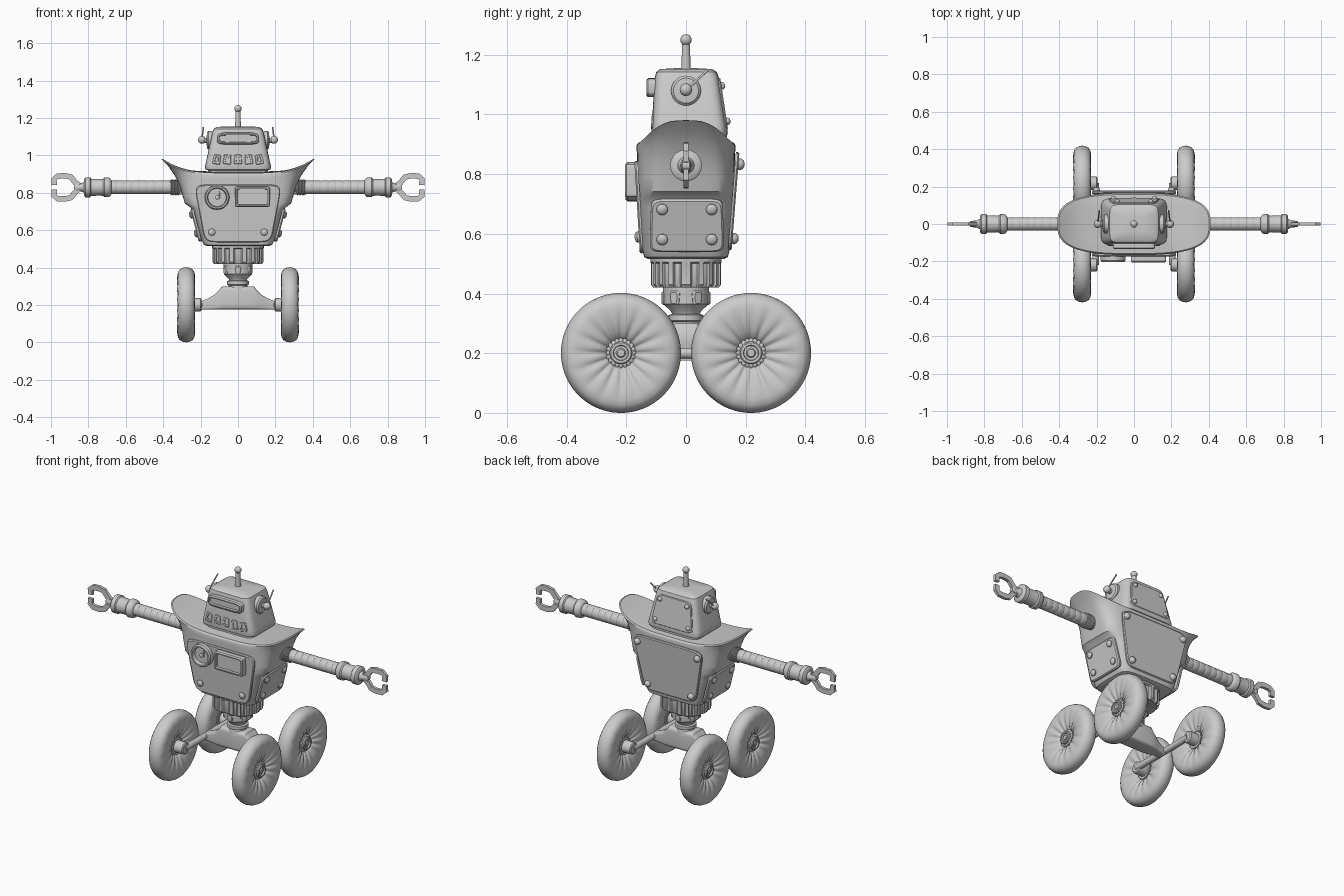
import bpy, bmesh, math
from mathutils import Vector, Matrix

cube = bpy.data.objects.get("Cube")
if cube:
    bpy.data.objects.remove(cube, do_unlink=True)

SHADE = (0.6, 0.6, 0.6, 1)
grey = bpy.data.materials.new("plain grey")
grey.use_nodes = True
grey.diffuse_color = SHADE
grey.node_tree.nodes["Principled BSDF"].inputs["Base Color"].default_value = SHADE
parts = []
SIDES = (-1, 1)
UP = Vector((0, 0, 1))


def skin(name, rings, matrix=Matrix()):
    """Bridge a list of equal point rings and cap both ends."""
    bm = bmesh.new()
    loops = [[bm.verts.new(p) for p in r] for r in rings]
    n = len(loops[0])
    for a, b in zip(loops, loops[1:]):
        for i in range(n):
            j = (i + 1) % n
            bm.faces.new((a[i], a[j], b[j], b[i]))
    bm.faces.new(loops[0])
    bm.faces.new(loops[-1])
    bmesh.ops.recalc_face_normals(bm, faces=bm.faces)
    mesh = bpy.data.meshes.new(name)
    bm.to_mesh(mesh)
    bm.free()
    mesh.materials.append(grey)
    ob = bpy.data.objects.new(name, mesh)
    ob.matrix_world = matrix
    bpy.context.collection.objects.link(ob)
    parts.append(ob)
    return ob


def outline(hx, hy, power=2, seg=48, teeth=0, depth=0):
    """Rounded outline: 2 is an ellipse, higher powers get boxier."""
    pts = []
    for i in range(seg):
        a = 2 * math.pi * i / seg
        c, s = math.cos(a), math.sin(a)
        k = 1 - depth * (math.cos(a * teeth) < -0.1) if teeth else 1
        e = 2 / power
        pts.append((k * hx * math.copysign(abs(c) ** e, c), k * hy * math.copysign(abs(s) ** e, s)))
    return pts


def facing(origin, normal, up=UP):
    """Frame whose z follows normal and whose y follows up."""
    w = Vector(normal).normalized()
    u = Vector(up).cross(w).normalized()
    m = Matrix((u, w.cross(u), w)).transposed().to_4x4()
    m.translation = origin
    return m


def lathe(name, profile, matrix, seg=32, teeth=0, depth=0):
    """Turn (height, radius) pairs about the frame's z."""
    return skin(name, [[(x, y, h) for x, y in outline(r, r, 2, seg, teeth, depth)]
                       for h, r in profile], matrix)


def plate(name, bottom, top, half, thick, matrix, recess=0, power=9):
    """Rounded trapezoid plate, optionally with a sunken centre."""
    e = min(0.006, thick * 0.4)
    steps = [(0, 0), (0, thick - e), (e, thick)]
    if recess:
        steps += [(0.012, thick), (0.014, thick - recess)]
    rings = []
    for inset, h in steps:
        ring = []
        for u, v in outline(1, 1, power):
            w = bottom + (top - bottom) * (v + 1) / 2 - inset
            ring.append((u * w, v * (half - inset), h))
        rings.append(ring)
    return skin(name, rings, matrix)


def bolt(name, matrix, r=0.019, h=0.014):
    return lathe(name, [(-0.01, r), (h * 0.4, r), (h * 0.8, r * 0.75), (h, r * 0.3)], matrix, 16)


def ball(name, origin, r):
    prof = [(-r * math.cos(t * math.pi / 10), r * math.sin(t * math.pi / 10) + 1e-4) for t in range(11)]
    return lathe(name, prof, Matrix.Translation(origin), 20)


def rod(name, a, b, r):
    d = Vector(b) - Vector(a)
    side = Vector((1, 0, 0)) if abs(d.normalized().x) < 0.9 else UP
    return lathe(name, [(0, r), (d.length, r)], facing(a, d, side), 16)


def on_plate(m, x, y, h):
    return m @ Matrix.Translation((x, y, h))


# Torso with the flared, upturned shoulder rim
body = [(0.165, 0.125, 0.515, 6, 0), (0.182, 0.14, 0.522, 6, 0), (0.195, 0.146, 0.545, 6, 0),
        (0.235, 0.156, 0.69, 6, 0), (0.252, 0.159, 0.72, 6, 0), (0.284, 0.161, 0.742, 5, 0),
        (0.298, 0.163, 0.79, 4.5, 0), (0.312, 0.164, 0.84, 4, 0), (0.34, 0.165, 0.875, 3.5, 0.02),
        (0.375, 0.166, 0.895, 3.1, 0.05), (0.41, 0.164, 0.9, 2.9, 0.08), (0.402, 0.158, 0.906, 2.9, 0.075),
        (0.36, 0.15, 0.906, 3, 0.05), (0.28, 0.13, 0.91, 3, 0.01), (0.1, 0.08, 0.912, 3, 0)]
skin("torso", [[(x, y, z + lift * (abs(x) / hx) ** 4) for x, y in outline(hx, hy, n, 64)]
               for hx, hy, z, n, lift in body])

# Torso panels, gauge and screen
front = facing((0, -0.152, 0.69), (0, -1, -0.06))
plate("front_panel", 0.178, 0.235, 0.155, 0.012, front)
back = facing((0, 0.154, 0.71), (0, 1, -0.08))
plate("back_panel", 0.17, 0.235, 0.165, 0.012, back)
for s in SIDES:
    bolt("front_bolt", on_plate(front, s * 0.14, -0.1, 0.012))
    for v, x in ((-0.125, 0.145), (0.125, 0.2)):
        bolt("back_bolt", on_plate(back, s * x, v, 0.012), 0.019, 0.02)
    side = facing((s * 0.217, 0.003, 0.63), (s, 0, -0.26))
    plate("side_panel", 0.125, 0.12, 0.092, 0.016, side)
    for u in (-0.083, 0.083):
        for v in (-0.046, 0.058):
            bolt("side_bolt", on_plate(side, u, v, 0.016))
dial = facing((-0.112, -0.16, 0.775), (0, -1, 0))
lathe("gauge", [(0, 0.066), (0.035, 0.066), (0.043, 0.06), (0.043, 0.052), (0.022, 0.048)], dial)
lathe("gauge_pin", [(0.02, 0.012), (0.032, 0.012), (0.036, 0.005)], dial, 16)
plate("gauge_needle", 0.004, 0.002, 0.02, 0.006, on_plate(dial, 0.012, 0.015, 0.02))
plate("screen", 0.094, 0.094, 0.055, 0.045, facing((0.077, -0.16, 0.778), (0, -1, 0)), 0.012, 16)

# Head
head = [(0.16, 0.115, 0.012, 0.905), (0.16, 0.115, 0.012, 0.92), (0.174, 0.125, 0.012, 0.925),
        (0.177, 0.128, 0.012, 0.94), (0.172, 0.126, 0.011, 0.96), (0.138, 0.108, 0.003, 1.12),
        (0.13, 0.102, 0.002, 1.142), (0.115, 0.088, 0.001, 1.152), (0.05, 0.04, 0, 1.155)]
skin("head", [[(x, y + c, z) for x, y in outline(hx, hy, 7, 64)] for hx, hy, c, z in head])
plate("visor", 0.112, 0.112, 0.032, 0.035, facing((0, -0.098, 1.09), (0, -1, 0)), 0.012, 5)
face = facing((0, -0.109, 0.978), (0, -1, 0.07))
for i in range(-2, 3):
    tilt = Matrix.Rotation(i * 0.09, 4, "Z")
    plate("mouth_vent", 0.023, 0.019, 0.026, 0.007, on_plate(face, i * 0.057, 0, 0) @ tilt, 0.005, 8)
head_back = facing((0, 0.118, 1.035), (0, 1, 0.15))
plate("head_back_panel", 0.14, 0.112, 0.088, 0.01, head_back)
for s in SIDES:
    for v, x in ((-0.06, 0.11), (0.06, 0.09)):
        bolt("head_bolt", on_plate(head_back, s * x, v, 0.008), 0.013)
    lathe("ear", [(0, 0.05), (0.022, 0.05), (0.03, 0.042), (0.032, 0.014), (0.05, 0.012)],
          facing((s * 0.136, 0, 1.08), (s, 0, 0)))
    ball("ear_knob", (s * 0.193, 0, 1.083), 0.021)
    rod("ear_aerial", (s * 0.193, 0.005, 1.085), (s * 0.185, 0.073, 1.15), 0.004)
lathe("aerial", [(1.14, 0.016), (1.235, 0.013)], Matrix())
ball("aerial_tip", (0, 0, 1.25), 0.019)

# Fluted waist and swivel joint
waist = [(0.11, 0.095, 0.425, 0), (0.128, 0.11, 0.42, 0.06), (0.136, 0.118, 0.43, 0.07),
         (0.136, 0.118, 0.5, 0.07), (0.138, 0.119, 0.505, 0), (0.138, 0.119, 0.53, 0)]
skin("waist", [[(x, y, z) for x, y in outline(hx, hy, 2.6, 180, 18, d)] for hx, hy, z, d in waist])
lathe("swivel", [(0.27, 0.055), (0.305, 0.05), (0.31, 0.058), (0.328, 0.058), (0.332, 0.047), (0.34, 0.05),
                 (0.365, 0.076), (0.43, 0.078)], Matrix())
for i in range(6):
    a = math.pi * (i + 0.5) / 3
    d = Vector((math.cos(a), math.sin(a), 0))
    plate("swivel_lug", 0.016, 0.02, 0.024, 0.014, facing(d * 0.068 + UP * 0.385, d), 0, 5)

# Chassis beam with cross bars out to the hubs
beam = [(0.205, 0.026, 0.217), (0.16, 0.032, 0.235), (0.125, 0.044, 0.255), (0.1, 0.05, 0.28), (0.085, 0.052, 0.3)]
stations = [(-x, h, z) for x, h, z in beam] + beam[::-1]
skin("chassis", [[(x, u * h, (0.175 + z) / 2 + v * (z - 0.175) / 2) for u, v in outline(1, 1, 6, 32)]
                 for x, h, z in stations])

tyre = [(0.03, 0.008), (0.046, 0.012), (0.054, 0.024), (0.075, 0.036), (0.1, 0.044), (0.13, 0.048), (0.155, 0.048),
        (0.175, 0.044), (0.19, 0.033), (0.198, 0.017)]
section = [(r, -x) for r, x in tyre] + [(0.201, 0)] + tyre[::-1]


def tyre_ring(r, off):
    """Soft pleats that fade out towards the tread."""
    fade = 0.22 * max(0, (0.18 - r) / 0.13)
    ring = []
    for i in range(128):
        a = 2 * math.pi * i / 128
        k = 1 - fade * abs(math.cos(8 * a)) ** 3
        ring.append((r * math.cos(a), r * math.sin(a), off * k))
    return ring


for s in SIDES:
    rod("cross_bar", (s * 0.205, -0.22, 0.2), (s * 0.205, 0.22, 0.2), 0.018)
    for t in SIDES:
        hub = facing((s * 0.277, t * 0.218, 0.201), (s, 0, 0))
        skin("tyre", [tyre_ring(r, off) for r, off in section], hub)
        lathe("hub_gear", [(-0.024, 0.05), (0.022, 0.05), (0.026, 0.044)], hub, 80, 20, 0.08)
        lathe("hub_cap", [(0, 0.038), (0.034, 0.038), (0.038, 0.034), (0.038, 0.026), (0.03, 0.024),
                          (0.03, 0.016), (0.036, 0.012)], hub)
        lathe("inner_hub", [(-0.082, 0.028), (-0.077, 0.035), (-0.04, 0.036), (0, 0.036)], hub)

# Arms: ribbed hose, cuff and open claw
hose = [(0.27, 0.036)]
for i in range(8):
    x = 0.36 + i * 0.041
    hose += [(x, 0.0348), (x + 0.003, 0.036), (x + 0.038, 0.036), (x + 0.041, 0.0348)]
bellows = [(0.29, 0.04)]
for i in range(6):
    x = 0.315 + i * 0.008
    bellows += [(x, 0.037), (x + 0.003, 0.043), (x + 0.006, 0.043)]
cuff = [(0.675, 0.034), (0.682, 0.046), (0.69, 0.052), (0.715, 0.053), (0.722, 0.046), (0.735, 0.044), (0.785, 0.046),
        (0.79, 0.053), (0.815, 0.053), (0.822, 0.045), (0.824, 0.028), (0.84, 0.02), (0.86, 0.018)]
finger = [Vector(p) for p in ((0.842, 0.004), (0.87, 0.026), (0.893, 0.055), (0.925, 0.062), (0.965, 0.06),
                              (0.984, 0.044), (0.982, 0.012))]
for s in SIDES:
    arm = facing((0, 0, 0.829), (s, 0, 0))
    lathe("shoulder_bellows", bellows, arm, 48, 24, 0.06)
    lathe("arm_hose", hose, arm)
    lathe("arm_cuff", cuff, arm)
    lathe("wrist_pivot", [(-0.016, 0.014), (-0.012, 0.02), (0.012, 0.02), (0.016, 0.014)],
          facing((s * 0.858, 0, 0.829), (0, -1, 0)), 16)
    for t in SIDES:
        rings = []
        for i, p in enumerate(finger):
            d = (finger[min(i + 1, 6)] - finger[max(i - 1, 0)]).normalized()
            n = Vector((-d.y, d.x)) * 0.015
            rings.append([(s * (p.x + k * n.x), y, 0.829 + t * (p.y + k * n.y))
                          for k, y in ((1, -0.009), (1, 0.009), (-1, 0.009), (-1, -0.009))])
        skin("claw_finger", rings)

# Smooth shading with crisp edges
bpy.ops.object.select_all(action="DESELECT")
for ob in parts:
    ob.select_set(True)
bpy.context.view_layer.objects.active = parts[0]
bpy.ops.object.shade_smooth_by_angle(angle=math.radians(35))
